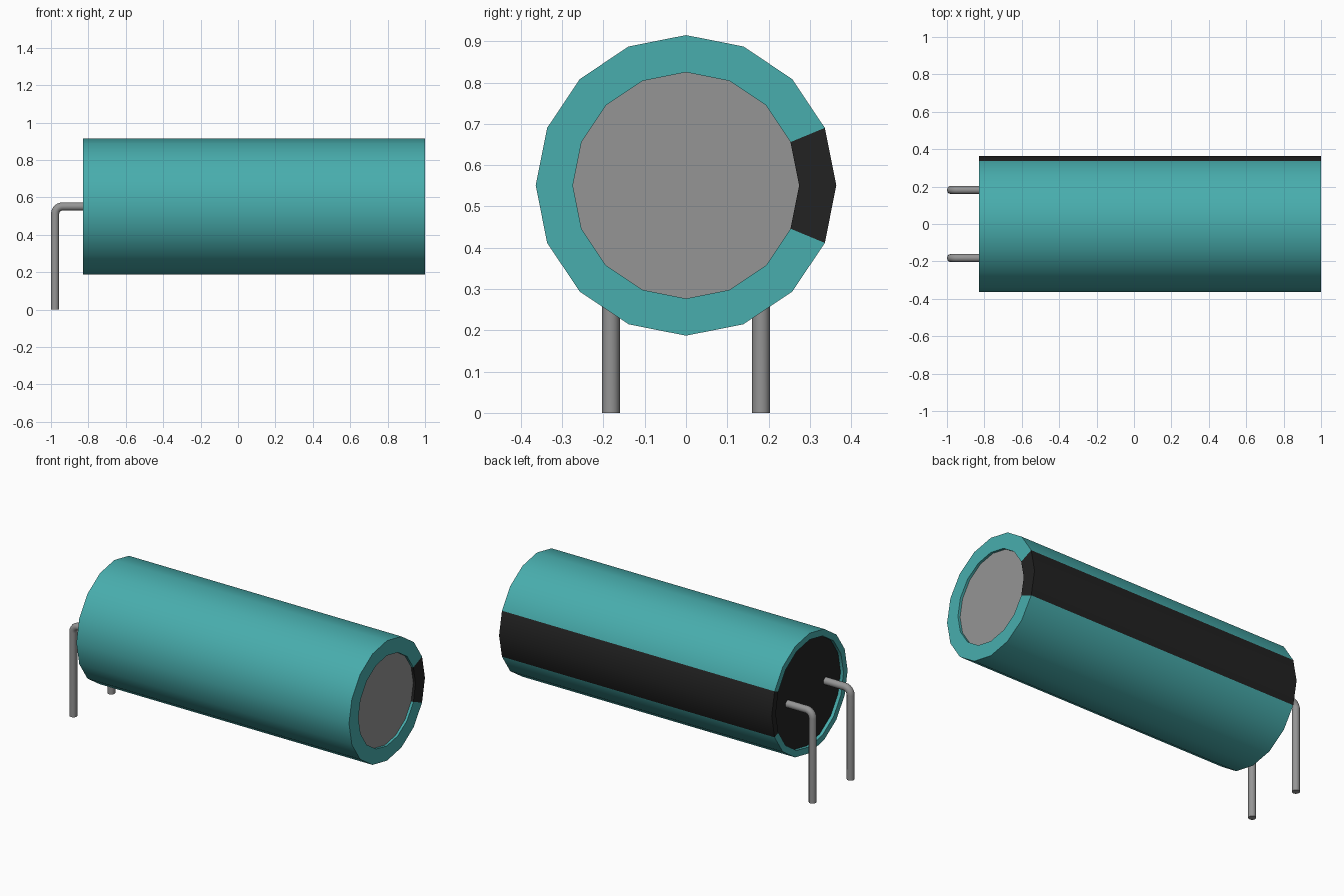
import bpy
import bmesh
import math
from mathutils import Vector

cube = bpy.data.objects.get("Cube")
if cube:
    bpy.data.objects.remove(cube, do_unlink=True)

SIDES = 16
AXIS_Z = 0.551


def material(name, rgb, roughness=0.5):
    m = bpy.data.materials.new(name)
    m.use_nodes = True
    m.diffuse_color = (*rgb, 1)
    bsdf = m.node_tree.nodes["Principled BSDF"]
    bsdf.inputs["Base Color"].default_value = (*rgb, 1)
    bsdf.inputs["Roughness"].default_value = roughness
    return m


teal = material("teal sleeve", (0.065, 0.42, 0.42))
black = material("black", (0.016, 0.016, 0.016))
grey = material("grey metal", (0.30, 0.30, 0.30))


def ring(bm, x, r):
    """One ring of vertices around the body axis."""
    angles = [2 * math.pi * j / SIDES for j in range(SIDES)]
    return [bm.verts.new((x, r * math.cos(a), AXIS_Z + r * math.sin(a))) for a in angles]


def add_object(name, bm, mats):
    mesh = bpy.data.meshes.new(name)
    bm.to_mesh(mesh)
    bm.free()
    for m in mats:
        mesh.materials.append(m)
    ob = bpy.data.objects.new(name, mesh)
    bpy.context.collection.objects.link(ob)
    return ob


def smooth(ob):
    bpy.ops.object.select_all(action="DESELECT")
    ob.select_set(True)
    bpy.context.view_layer.objects.active = ob
    bpy.ops.object.shade_smooth_by_angle(angle=math.radians(40))


# Sleeve: lathed shell with folded rims; the stripe is the two faces either side of +y
profile = [(-0.81, 0.325), (-0.83, 0.325), (-0.83, 0.364),
           (1.0, 0.364), (1.0, 0.274), (0.985, 0.274)]
bm = bmesh.new()
rings = [ring(bm, x, r) for x, r in profile]
for a, b in zip(rings, rings[1:]):
    for j in range(SIDES):
        k = (j + 1) % SIDES
        f = bm.faces.new((a[j], a[k], b[k], b[j]))
        f.material_index = 1 if j in (0, SIDES - 1) else 0
sleeve = add_object("sleeve", bm, [teal, black])
smooth(sleeve)


# End discs, slightly recessed inside the sleeve
def disc(name, x, r, mat, flip):
    bm = bmesh.new()
    verts = ring(bm, x, r)
    bm.faces.new(verts[::-1] if flip else verts)
    return add_object(name, bm, [mat])


disc("metal_top", 0.985, 0.274, grey, False)
disc("rubber_base", -0.81, 0.325, black, True)


# Bent wire leads
def lead(name, y):
    px, bend = -0.978, 0.04
    points = [Vector((px, y, 0))]
    for i in range(7):
        a = math.pi - i * math.pi / 12
        points.append(Vector((px + bend + bend * math.cos(a), y,
                              AXIS_Z - bend + bend * math.sin(a))))
    points.append(Vector((-0.80, y, AXIS_Z)))
    curve = bpy.data.curves.new(name, "CURVE")
    curve.dimensions = "3D"
    curve.bevel_depth = 0.022
    curve.bevel_resolution = 4
    curve.use_fill_caps = True
    spline = curve.splines.new("POLY")
    spline.points.add(len(points) - 1)
    for p, co in zip(spline.points, points):
        p.co = (*co, 1)
    curve.materials.append(grey)
    ob = bpy.data.objects.new(name, curve)
    bpy.context.collection.objects.link(ob)
    bpy.ops.object.select_all(action="DESELECT")
    ob.select_set(True)
    bpy.context.view_layer.objects.active = ob
    bpy.ops.object.convert(target="MESH")
    smooth(bpy.context.view_layer.objects.active)


lead("front_lead", -0.182)
lead("back_lead", 0.182)
